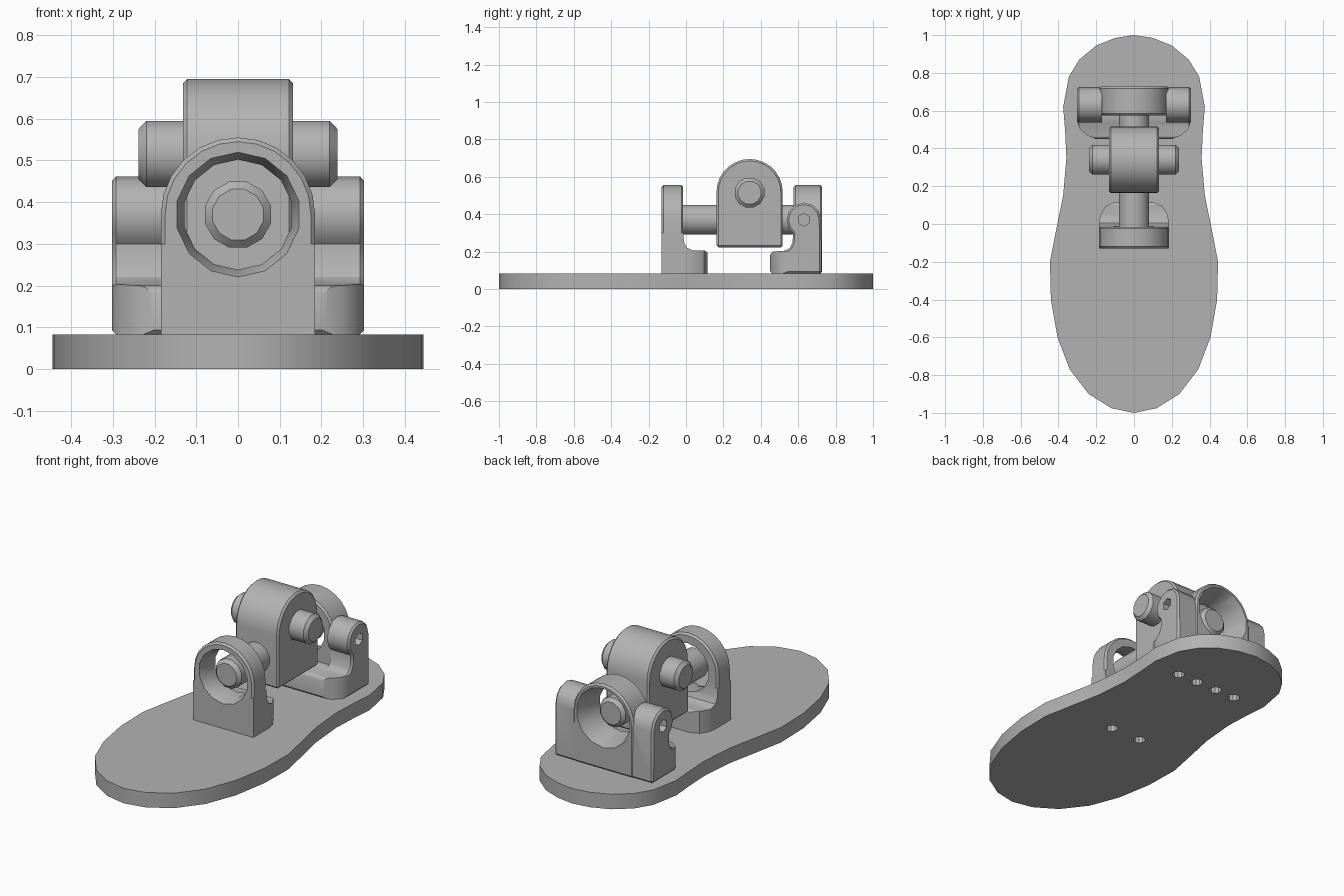
import bpy, bmesh, math

cube = bpy.data.objects.get("Cube")
if cube:
    bpy.data.objects.remove(cube, do_unlink=True)

grey = bpy.data.materials.new("plain_grey")
grey.use_nodes = True
grey.diffuse_color = (0.45, 0.45, 0.45, 1)
grey.node_tree.nodes["Principled BSDF"].inputs["Base Color"].default_value = (0.45, 0.45, 0.45, 1)


def place(axis, d, u, v):
    """Point at distance d along the axis, (u, v) in the other two axes."""
    return {"x": (d, u, v), "y": (u, d, v), "z": (u, v, d)}[axis]


def loft(name, axis, rings):
    """Solid skinned over rings of (distance, outline)."""
    bm = bmesh.new()
    loops = [[bm.verts.new(place(axis, d, u, v)) for u, v in pts] for d, pts in rings]
    n = len(loops[0])
    for a, b in zip(loops, loops[1:]):
        for i in range(n):
            j = (i + 1) % n
            bm.faces.new((a[i], a[j], b[j], b[i]))
    bm.faces.new(loops[0])
    bm.faces.new(loops[-1])
    bmesh.ops.recalc_face_normals(bm, faces=bm.faces)
    mesh = bpy.data.meshes.new(name)
    bm.to_mesh(mesh)
    bm.free()
    mesh.materials.append(grey)
    obj = bpy.data.objects.new(name, mesh)
    bpy.context.collection.objects.link(obj)
    return obj


def prism(name, axis, pts, lo, hi):
    return loft(name, axis, [(lo, pts), (hi, pts)])


def lathe(name, axis, cu, cv, profile, n=14):
    """Turned solid from (distance, radius) pairs."""
    angles = [2 * math.pi * (i + 0.5) / n for i in range(n)]
    return loft(name, axis, [(d, [(cu + r * math.cos(a), cv + r * math.sin(a)) for a in angles])
                             for d, r in profile])


def arch(cu, cz, r, bottom, n=12):
    """Outline with straight legs and a half-round top."""
    top = [(cu + r * math.cos(math.pi * i / n), cz + r * math.sin(math.pi * i / n)) for i in range(n + 1)]
    return [(cu - r, bottom), (cu + r, bottom)] + top


def mirrored(half):
    return half + [(-x, y) for x, y in reversed(half) if x > 0.001]


def apply(obj, mod):
    bpy.ops.object.select_all(action="DESELECT")
    bpy.context.view_layer.objects.active = obj
    obj.select_set(True)
    bpy.ops.object.modifier_apply(modifier=mod.name)


def combine(obj, other, operation):
    mod = obj.modifiers.new("combine", "BOOLEAN")
    mod.operation, mod.object, mod.solver = operation, other, "EXACT"
    apply(obj, mod)
    bpy.data.objects.remove(other, do_unlink=True)


def bevel(obj, width):
    mod = obj.modifiers.new("bevel", "BEVEL")
    mod.width, mod.segments, mod.angle_limit = width, 1, math.radians(50)
    apply(obj, mod)


def finish(obj):
    bpy.ops.object.select_all(action="DESELECT")
    bpy.context.view_layer.objects.active = obj
    obj.select_set(True)
    bpy.ops.object.shade_smooth_by_angle(angle=math.radians(32))


FLOOR, AXLE_Z = 0.083, 0.37

# Sole-shaped base with screw holes
half = [(0, 1), (0.1, 0.985), (0.2, 0.945), (0.29, 0.87), (0.345, 0.78), (0.375, 0.62),
        (0.365, 0.5), (0.358, 0.35), (0.375, 0.15), (0.41, -0.02), (0.445, -0.2),
        (0.44, -0.4), (0.405, -0.6), (0.34, -0.77), (0.24, -0.9), (0.12, -0.975), (0, -1)]
base = prism("sole_base", "z", mirrored(half), 0, FLOOR)
screws = [(x, -0.07) for x in (-0.095, 0.095)] + [(x, 0.59) for x in (-0.19, -0.065, 0.065, 0.19)]
for x, y in screws:
    combine(base, lathe("screw_cutter", "z", x, y, [(-0.1, 0.032), (0.2, 0.032)], 10), "DIFFERENCE")
finish(base)

# Front bracket: filleted foot, arched upright, flared bore
side = [(-0.13, FLOOR), (0.115, FLOOR), (0.115, 0.195), (0.1, 0.205), (0.04, 0.205), (0.005, 0.22),
        (-0.01, 0.25), (-0.015, 0.3), (-0.13, 0.3)]
front = prism("front_bracket", "x", side, -0.185, 0.185)
plan = mirrored([(0.1, 0.116), (0.15, 0.095), (0.178, 0.05), (0.186, 0), (0.186, -0.2)])
combine(front, prism("foot_plan", "z", plan, 0, 1), "INTERSECT")
upright = prism("upright", "y", arch(0, AXLE_Z, 0.185, FLOOR), -0.13, -0.015)
bevel(upright, 0.01)
combine(front, upright, "UNION")
bore = [(-0.2, 0.165), (-0.131, 0.15), (-0.08, 0.132), (0.05, 0.132)]
combine(front, lathe("bore_cutter", "y", 0, AXLE_Z, bore), "DIFFERENCE")
finish(front)

# Rear bracket: wide foot, rounded side lugs, arch, flared bore and lug pin hole
lug = [(0.63 + 0.092 * math.cos(math.radians(a)), AXLE_Z + 0.092 * math.sin(math.radians(a)))
       for a in range(0, 211, 30)]
side = [(0.725, FLOOR)] + lug + [(0.572, 0.3), (0.57, 0.25), (0.555, 0.22), (0.53, 0.205),
                                 (0.465, 0.2), (0.45, 0.19), (0.45, FLOOR)]
rear = prism("rear_bracket", "x", side, -0.302, 0.302)
bevel(rear, 0.01)
plan = mirrored([(0.2, 0.449), (0.25, 0.47), (0.285, 0.5), (0.304, 0.55), (0.304, 0.8)])
combine(rear, prism("foot_plan", "z", plan, 0, 1), "INTERSECT")
gap = prism("lug_gap", "z", [(-0.17, 0.4), (0.17, 0.4), (0.17, 0.8), (-0.17, 0.8)], 0.21, 0.8)
combine(rear, gap, "DIFFERENCE")
upright = prism("upright", "y", arch(0, AXLE_Z, 0.185, FLOOR), 0.575, 0.728)
bevel(upright, 0.01)
combine(rear, upright, "UNION")
bore = [(0.4, 0.13), (0.6, 0.13), (0.729, 0.165), (0.8, 0.18)]
combine(rear, lathe("bore_cutter", "y", 0, AXLE_Z, bore), "DIFFERENCE")
for s in (-1, 1):
    combine(rear, lathe("pin_cutter", "x", 0.63, AXLE_Z, [(s * 0.22, 0.034), (s * 0.4, 0.034)], 6), "DIFFERENCE")
finish(rear)

# Central arched block
block = prism("hinge_block", "x", arch(0.34, 0.518, 0.177, 0.223, 14), -0.132, 0.132)
bevel(block, 0.01)
finish(block)


# Chamfered rods through the block
def rod(name, axis, cu, cv, lo, hi):
    c = 0.018
    finish(lathe(name, axis, cu, cv, [(lo, 0.063), (lo + c, 0.082), (hi - c, 0.082), (hi, 0.063)], 12))


rod("long_axle", "y", 0, AXLE_Z, -0.1, 0.66)
rod("cross_pin", "x", 0.34, 0.515, -0.238, 0.238)
